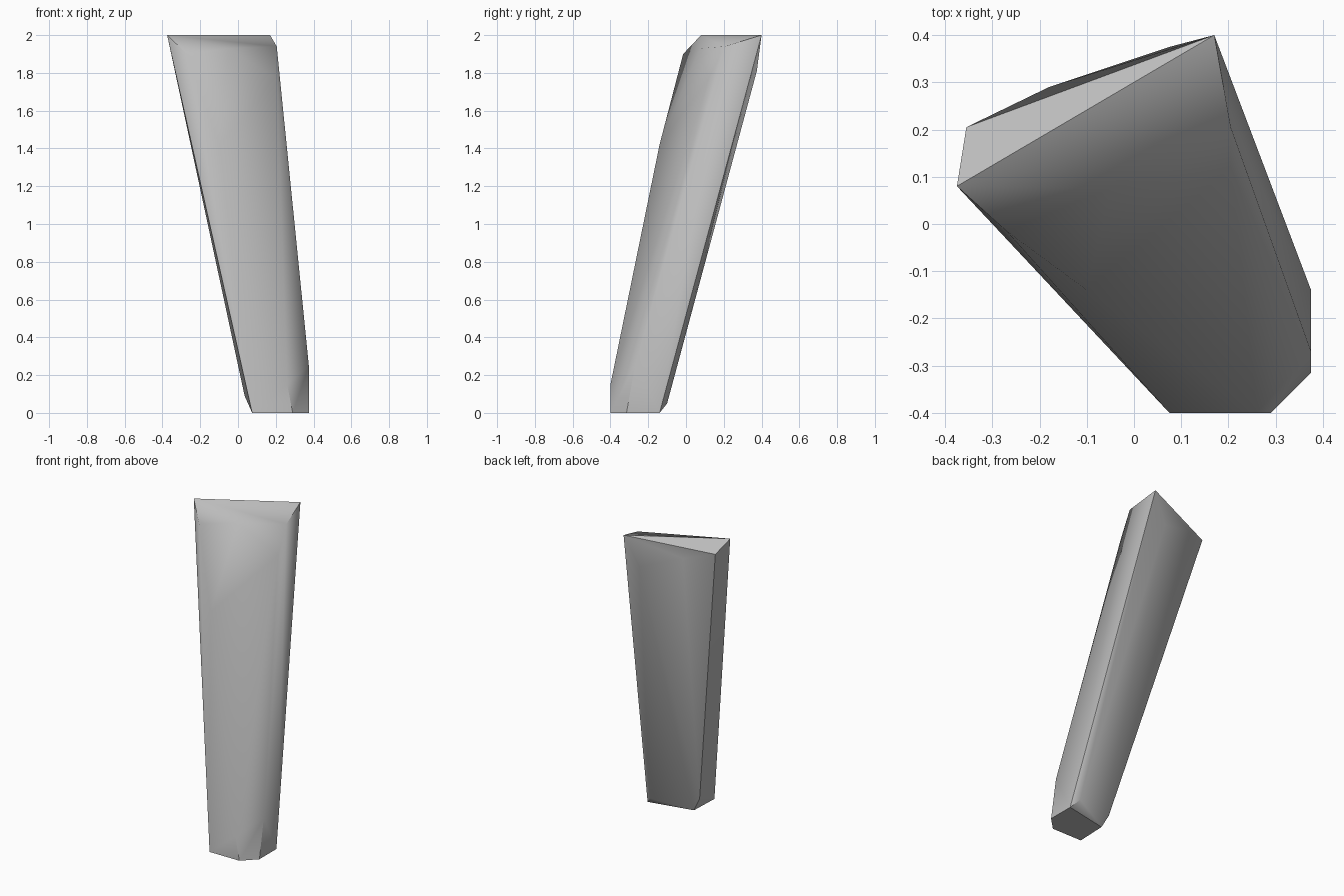
import bpy
import bmesh
import math

default_cube = bpy.data.objects.get("Cube")
if default_cube:
    bpy.data.objects.remove(default_cube, do_unlink=True)


def make_material(name, color):
    material = bpy.data.materials.new(name)
    material.use_nodes = True
    material.diffuse_color = color
    material.node_tree.nodes["Principled BSDF"].inputs["Base Color"].default_value = color
    return material


def make_hull(name, corner_groups, material):
    """Wrap a convex faceted solid around groups of corner points."""
    bm = bmesh.new()
    for group in corner_groups:
        for corner in group:
            bm.verts.new(corner)
    result = bmesh.ops.convex_hull(bm, input=list(bm.verts))
    unused = [v for v in bm.verts if not v.link_faces]
    bmesh.ops.delete(bm, geom=unused, context='VERTS')
    bmesh.ops.recalc_face_normals(bm, faces=list(bm.faces))
    mesh = bpy.data.meshes.new(name)
    bm.to_mesh(mesh)
    bm.free()
    mesh.materials.append(material)
    obj = bpy.data.objects.new(name, mesh)
    bpy.context.collection.objects.link(obj)
    return obj


# Flat foot with a clipped front corner
foot = [(.075, -.4, 0), (.29, -.4, 0), (.375, -.315, 0),
        (.375, -.14, 0), (.083, -.2, 0)]

# Small chamfer corners just above the foot
foot_chamfer = [(.035, -.19, .09), (.33, -.1, .05),
                (.26, -.4, .15), (.375, -.27, .25)]

# Bulging shoulders below the head
shoulders = [(-.1, -.14, 1.42), (-.27, -.015, 1.9), (.205, .12, 1.77),
             (.075, .375, 1.81), (-.18, .29, 1.9)]

# Ridge along the top, with a facet sloping down on each side
head = [(-.375, .08, 2), (.17, .4, 2), (.205, .205, 1.94),
        (-.05, .075, 1.93), (-.355, .205, 1.94)]

stone_grey = make_material("stone grey", (.5, .5, .5, 1))
shard = make_hull("leaning_stone_shard", [foot, foot_chamfer, shoulders, head], stone_grey)

# Soft shading over shallow facets, crisp on the main edges
bpy.ops.object.select_all(action='DESELECT')
shard.select_set(True)
bpy.context.view_layer.objects.active = shard
bpy.ops.object.shade_smooth_by_angle(angle=math.radians(40))
